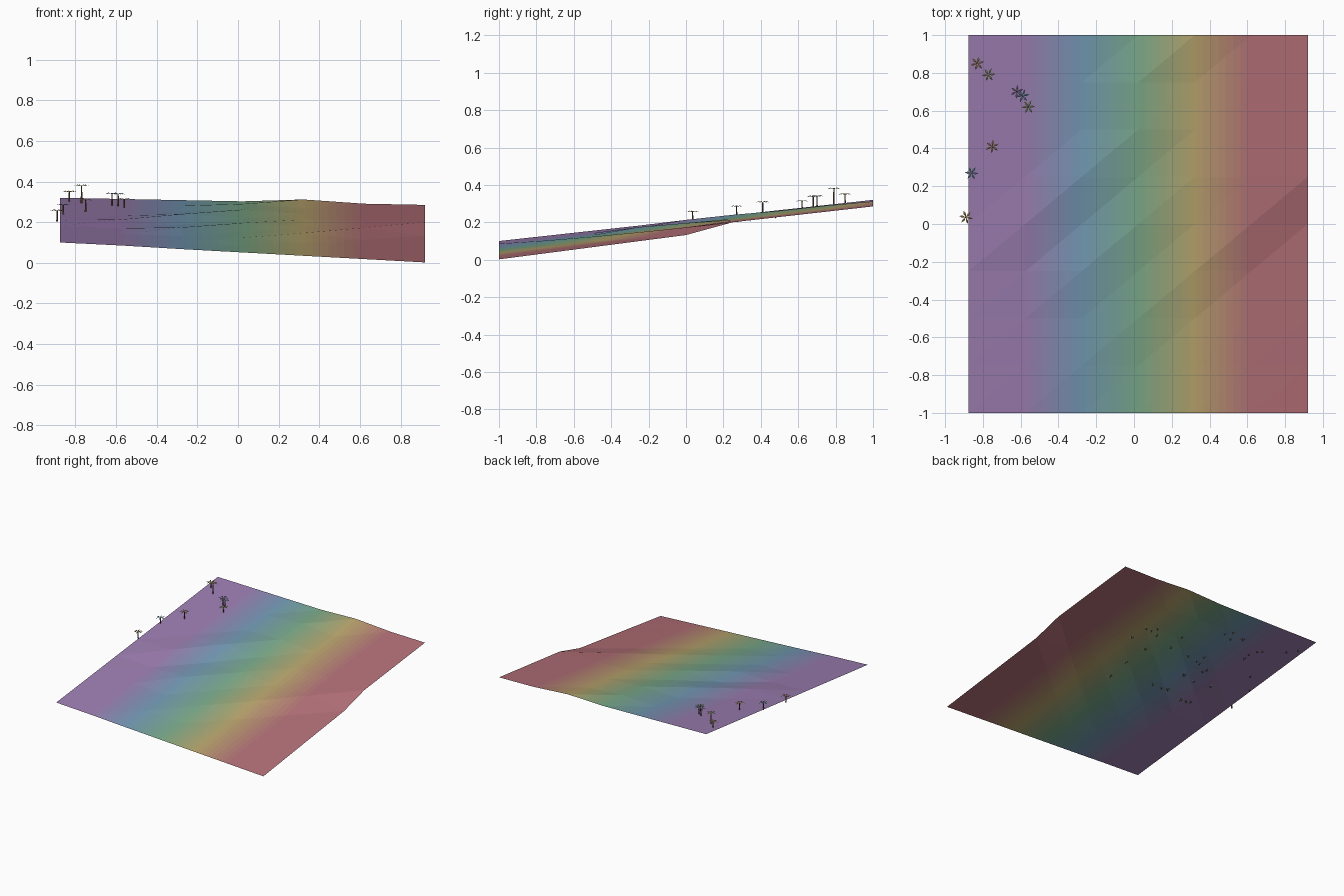
import bpy, bmesh, math, random
from mathutils import Vector

if "Cube" in bpy.data.objects:
    bpy.data.objects.remove(bpy.data.objects["Cube"])

random.seed(4)


def material(name, rgb):
    m = bpy.data.materials.new(name)
    m.diffuse_color = [c ** 2.2 for c in rgb] + [1]
    m.use_nodes = True
    m.node_tree.nodes["Principled BSDF"].inputs["Base Color"].default_value = m.diffuse_color
    return m


def finish(bm, name, mats):
    me = bpy.data.meshes.new(name)
    bm.to_mesh(me)
    bm.free()
    for m in mats:
        me.materials.append(m)
    ob = bpy.data.objects.new(name, me)
    bpy.context.collection.objects.link(ob)
    return ob


# Hillside: sloping 6 x 8 cell sheet with a diagonal scarp and low ridges
COLS, ROWS, X0, X1 = 6, 8, -0.875, 0.92
RIDGES = {(1, 4), (2, 5), (3, 6), (3, 7), (4, 8), (2, 3), (3, 4)}


def height(i, j):
    u, y = i / COLS, -1 + 0.25 * j
    left = 0.21 + 0.11 * y
    low, high = 0.132 + 0.13 * y, 0.172 + 0.113 * y
    z = left + (low - left) * u
    if i - j <= 1:
        z += (high - low) * (u if j > 4 else u * u)
    return z + (0.015 if (i, j) in RIDGES else 0)


def ground(x, y):
    a = min(max((x - X0) / (X1 - X0) * COLS, 0), COLS - 1e-4)
    b = min(max((y + 1) * 4, 0), ROWS - 1e-4)
    i, j = int(a), int(b)
    a, b = a - i, b - j
    z0, z1 = height(i, j), height(i + 1, j + 1)
    if a > b:
        zm = height(i + 1, j)
        return z0 + (zm - z0) * a + (z1 - zm) * b
    zm = height(i, j + 1)
    return z0 + (zm - z0) * b + (z1 - zm) * a


bm = bmesh.new()
grid = [[bm.verts.new((X0 + (X1 - X0) * i / COLS, -1 + 0.25 * j, height(i, j)))
         for j in range(ROWS + 1)] for i in range(COLS + 1)]
for i in range(COLS):
    for j in range(ROWS):
        a, b, c, d = grid[i][j], grid[i + 1][j], grid[i + 1][j + 1], grid[i][j + 1]
        bm.faces.new((a, b, c))
        bm.faces.new((a, c, d))

# Colour bands running across the hillside
STOPS = [(-0.58, (.61, .49, .69)), (-0.28, (.45, .60, .71)), (0.02, (.48, .67, .54)),
         (0.32, (.73, .65, .43)), (0.62, (.70, .44, .47))]
BANDS = 32
cuts = [-0.6 + 1.24 * k / BANDS for k in range(BANDS + 1)]
for x in cuts:
    bmesh.ops.bisect_plane(bm, geom=bm.verts[:] + bm.edges[:] + bm.faces[:],
                           plane_co=(x, 0, 0), plane_no=(1, 0, 0), dist=1e-5)


def ramp(x):
    if x <= STOPS[0][0]:
        return STOPS[0][1]
    for (xa, ca), (xb, cb) in zip(STOPS, STOPS[1:]):
        if x <= xb:
            t = (x - xa) / (xb - xa)
            return [p + (q - p) * t for p, q in zip(ca, cb)]
    return STOPS[-1][1]


mids = [-0.7] + [(p + q) / 2 for p, q in zip(cuts, cuts[1:])] + [0.8]
for f in bm.faces:
    f.material_index = sum(f.calc_center_median().x > x for x in cuts)
finish(bm, "hillside", [material(f"band_{k}", ramp(x)) for k, x in enumerate(mids)])

# Palms: tapered trunk and six bent leaves
trunk_mat = material("trunk", (.40, .32, .25))
leaf_mats = [material(f"leaf_{k}", c) for k, c in enumerate(
    [(.80, .66, .45), (.68, .76, .50), (.65, .55, .72), (.50, .70, .78), (.55, .75, .58)])]


def palm(name, x, y, top, length, size, leaf):
    bm = bmesh.new()
    bmesh.ops.create_cone(bm, cap_ends=True, segments=5, radius1=0.005 * size,
                          radius2=0.003 * size, depth=length)
    bmesh.ops.translate(bm, verts=bm.verts, vec=(0, 0, -length / 2 - 0.006 * size))
    spin = random.uniform(0, math.pi / 3)
    for k in range(6):
        t = spin + k * math.pi / 3
        out, side = Vector((math.cos(t), math.sin(t), 0)), Vector((-math.sin(t), math.cos(t), 0))

        def pt(r, w, z):
            return bm.verts.new((out * r + side * w + Vector((0, 0, z))) * size)
        root, l, m, r, tip = (pt(0, 0, -.006), pt(.02, .006, -.003), pt(.02, 0, 0),
                              pt(.02, -.006, -.003), pt(.037, 0, -.007))
        for tri in ((root, m, l), (root, r, m), (l, m, tip), (m, r, tip)):
            bm.faces.new(tri).material_index = 1
    ob = finish(bm, name, [trunk_mat, leaf_mats[leaf % 5]])
    ob.location = (x, y, top)


STANDING = [(-.83, .85, .355, 0), (-.77, .79, .385, 1), (-.62, .70, .345, 2),
            (-.59, .68, .343, 3), (-.56, .62, .318, 1), (-.75, .41, .313, 0),
            (-.86, .27, .29, 3), (-.89, .035, .262, 0)]
for n, (x, y, top, leaf) in enumerate(STANDING):
    palm(f"palm_{n}", x, y, top, top - ground(x, y) + 0.004, 1, leaf)

# Small sunken palms under the sheet
for n in range(30):
    x = random.uniform(-0.6, 0.35)
    y = max(-0.5, min(0.85, 0.2 - 0.3 * x + random.uniform(-0.5, 0.5)))
    palm(f"sunken_palm_{n}", x, y, ground(x, y) - 0.004, 0.012, 0.5, n)
